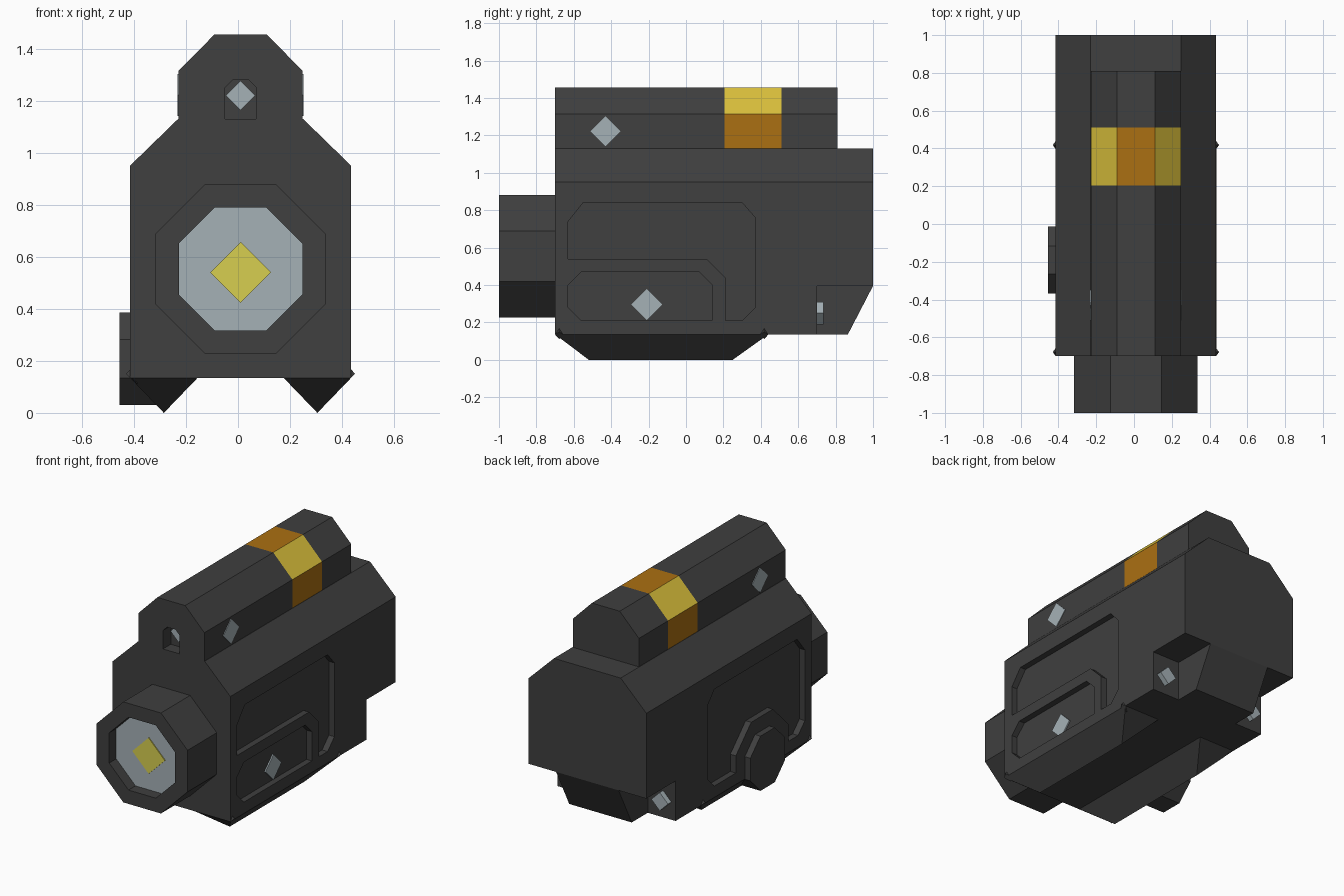
import bpy, bmesh, math
from mathutils import Vector

if "Cube" in bpy.data.objects:
    bpy.data.objects.remove(bpy.data.objects["Cube"])

CX = 0.01  # centre line of the housing


def material(name, rgb):
    m = bpy.data.materials.new(name)
    m.diffuse_color = (*rgb, 1)
    m.use_nodes = True
    m.node_tree.nodes["Principled BSDF"].inputs["Base Color"].default_value = m.diffuse_color
    return m


DARK = material("charcoal", (0.05, 0.05, 0.05))
GLASS = material("pale_grey", (0.376, 0.44, 0.468))
BEAM = material("lens_yellow", (0.68, 0.62, 0.08))
YELLOW = material("band_yellow", (0.71, 0.53, 0.045))
ORANGE = material("band_orange", (0.41, 0.162, 0.006))


def finish(name, bm, mat):
    bmesh.ops.recalc_face_normals(bm, faces=bm.faces)
    mesh = bpy.data.meshes.new(name)
    bm.to_mesh(mesh)
    bm.free()
    ob = bpy.data.objects.new(name, mesh)
    bpy.context.collection.objects.link(ob)
    if mat:
        mesh.materials.append(mat)
    return ob


def prism(name, pts, axis, a, b, mat=DARK):
    """Extrude a 2D outline along x (points are y,z) or y (points are x,z)."""
    bm = bmesh.new()
    put = (lambda p, d: (d, p[0], p[1])) if axis == "x" else (lambda p, d: (p[0], d, p[1]))
    lo, hi = ([bm.verts.new(put(p, d)) for p in pts] for d in (a, b))
    bm.faces.new(lo)
    bm.faces.new(hi)
    n = len(pts)
    for i in range(n):
        j = (i + 1) % n
        bm.faces.new((lo[i], lo[j], hi[j], hi[i]))
    return finish(name, bm, mat)


def hull(name, pts, mat=DARK):
    bm = bmesh.new()
    for p in pts:
        bm.verts.new(p)
    bmesh.ops.convex_hull(bm, input=bm.verts)
    return finish(name, bm, mat)


def cut(ob, cutter):
    mod = ob.modifiers.new("cut", "BOOLEAN")
    mod.operation = "DIFFERENCE"
    mod.solver = "EXACT"
    mod.object = cutter
    bpy.context.view_layer.objects.active = ob
    bpy.ops.object.modifier_apply(modifier=mod.name)
    bpy.data.objects.remove(cutter)


def octagon(u, v, half):
    r = half / math.cos(math.pi / 8)
    return [(u + r * math.cos(math.pi / 8 + k * math.pi / 4),
             v + r * math.sin(math.pi / 8 + k * math.pi / 4)) for k in range(8)]


def diamond(u, v, r):
    return [(u + r, v), (u, v + r), (u - r, v), (u, v - r)]


def rect(u0, v0, u1, v1):
    return [(u0, v0), (u1, v0), (u1, v1), (u0, v1)]


def sym(half):
    """Mirror a half outline of (offset, z) points about the centre line."""
    return [(CX + x, z) for x, z in half] + [(CX - x, z) for x, z in reversed(half)]


# Main housing with shoulder chamfers
body = prism("housing", sym([(0.425, 0.135), (0.425, 0.95), (0.24, 1.13)]), "y", -0.7, 1.0)

# Sloped rear underside and the two rear corner notches
cut(body, prism("slope_cutter", [(0.8391, 0.085), (1.0519, 0.495), (1.2, 0.495), (1.2, 0.085)],
                "x", -1, 1, None))
for s in (-1, 1):
    x0, x1 = sorted((CX + s * 0.225, CX + s * 0.6))
    cut(body, prism("notch_cutter", rect(x0, 0.0, x1, 0.395), "y", 0.7, 1.3, None))

# Recessed panels: two on the right, one wrapping the knob on the left
RIGHT, LEFT, DEPTH = CX + 0.425, CX - 0.425, 0.04
upper = [(-0.63, 0.54), (-0.63, 0.74), (-0.55, 0.84), (0.30, 0.84), (0.37, 0.76), (0.37, 0.28),
         (0.30, 0.21), (0.21, 0.21), (0.21, 0.44), (0.11, 0.54)]
lower = [(-0.63, 0.28), (-0.56, 0.21), (0.14, 0.21), (0.14, 0.40), (0.07, 0.47),
         (-0.56, 0.47), (-0.63, 0.40)]
around = [(-0.63, 0.28), (-0.56, 0.21), (-0.46, 0.21), (-0.46, 0.322), (-0.302, 0.48),
          (-0.078, 0.48), (0.08, 0.322), (0.08, 0.21), (0.30, 0.21), (0.37, 0.28),
          (0.37, 0.76), (0.30, 0.84), (-0.55, 0.84), (-0.63, 0.74)]
for outline in (upper, lower):
    cut(body, prism("panel_cutter", outline, "x", RIGHT - DEPTH, RIGHT + 0.1, None))
cut(body, prism("panel_cutter", around, "x", LEFT - 0.1, LEFT + DEPTH, None))

# Side knob
prism("side_knob", octagon(-0.19, 0.208, 0.178), "x", -0.455, -0.31)

# Front barrel with recessed lens
barrel = prism("barrel", octagon(CX, 0.553, 0.327), "y", -1.0, -0.69)
cut(barrel, prism("barrel_cutter", octagon(CX, 0.553, 0.237), "y", -1.1, -0.92, None))
prism("lens", octagon(CX, 0.553, 0.237), "y", -0.928, -0.919, GLASS)
prism("lens_centre", diamond(CX, 0.54, 0.117), "y", -0.934, -0.927, BEAM)

# Top rail with an arched front socket
rail = prism("top_rail", sym([(0.238, 1.12), (0.238, 1.315), (0.1, 1.455)]), "y", -0.7, 0.81)
cut(rail, prism("socket_cutter", sym([(0.06, 1.10), (0.06, 1.25), (0.03, 1.28)]),
                "y", -0.8, -0.62, None))

# Coloured band around the rail: yellow on chamfers, orange on flat faces
rail.data.materials.clear()
for m in (DARK, YELLOW, ORANGE):
    rail.data.materials.append(m)
bm = bmesh.new()
bm.from_mesh(rail.data)
for y in (0.205, 0.51):
    bmesh.ops.bisect_plane(bm, geom=bm.verts[:] + bm.edges[:] + bm.faces[:],
                           plane_co=(0, y, 0), plane_no=(0, 1, 0))
bm.normal_update()
for f in bm.faces:
    f.material_index = 0
    if 0.205 < f.calc_center_median().y < 0.51 and abs(f.normal.y) < 0.5:
        slanted = abs(f.normal.x) > 0.3 and abs(f.normal.z) > 0.3
        f.material_index = 1 if slanted else 2
bm.to_mesh(rail.data)
bm.free()

# Small diamond lights: socket, rail sides, lower panel, rear notches
prism("socket_light", diamond(CX, 1.22, 0.057), "y", -0.628, -0.619, GLASS)
prism("panel_light", diamond(-0.21, 0.295, 0.083), "x",
      RIGHT - DEPTH - 0.001, RIGHT - DEPTH + 0.008, GLASS)
for s in (-1, 1):
    xs = sorted((CX + s * 0.235, CX + s * 0.242))
    prism("rail_light", diamond(-0.43, 1.222, 0.081), "x", xs[0], xs[1], GLASS)
    prism("rear_light", diamond(CX + s * 0.335, 0.25, 0.06), "y", 0.695, 0.735, GLASS)

# Skid feet under the housing, each with two corner nubs
for s in (-1, 1):
    c = CX + s * 0.295
    hull("foot", [(c + dx, y, 0.136) for dx in (-0.131, 0.131) for y in (-0.7, 0.44)]
         + [(c, -0.52, 0.0), (c, 0.25, 0.0)])
    side = CX + s * 0.424
    for y in (-0.678, 0.418):
        hull("nub", [(side, y - 0.022, 0.135), (side, y + 0.022, 0.135), (side, y, 0.168),
                     (CX + s * 0.44, y, 0.15), (CX + s * 0.395, y, 0.11)])
